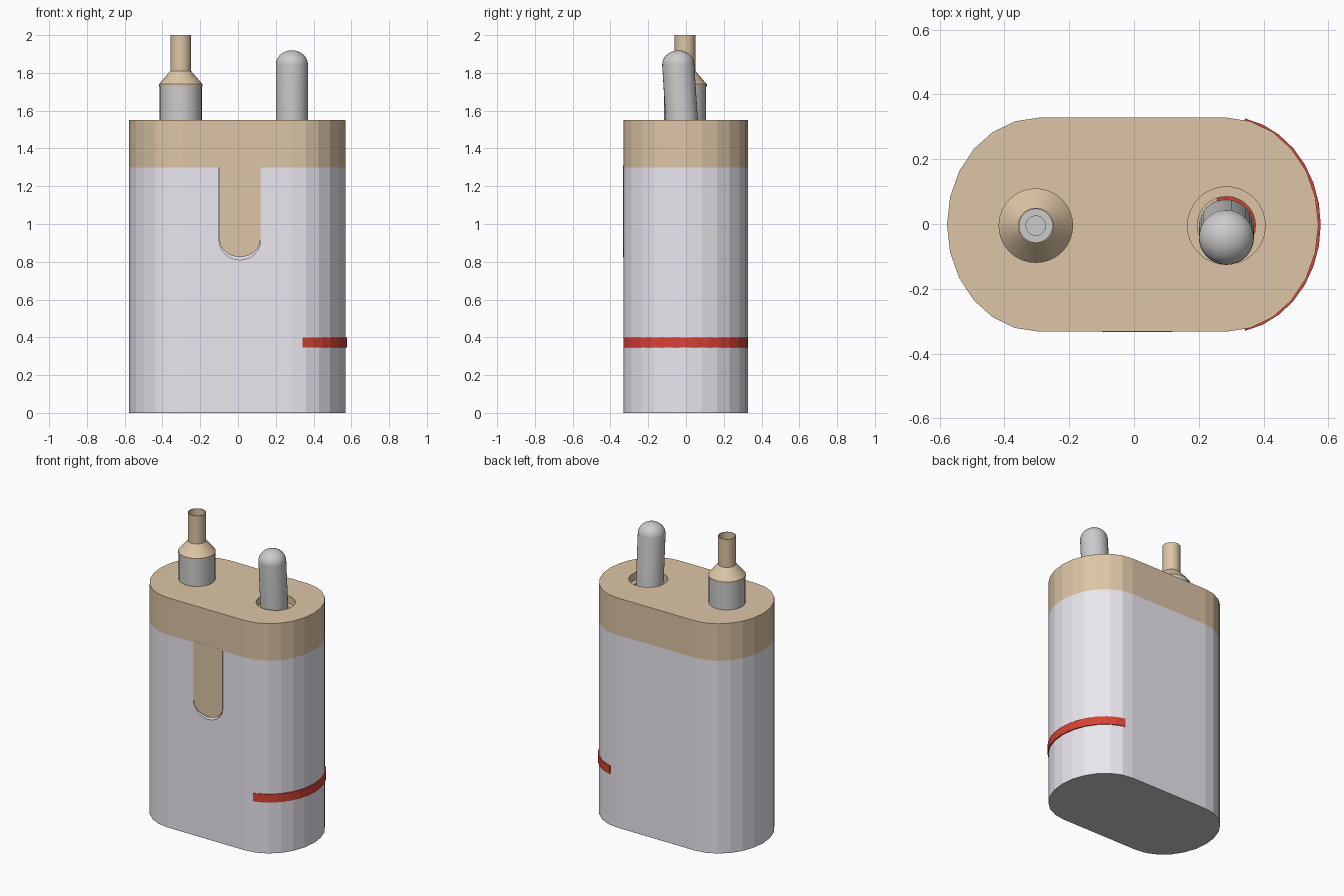
import bpy, bmesh
from math import sin, cos, pi, radians
from mathutils import Matrix, Vector

if "Cube" in bpy.data.objects:
    bpy.data.objects.remove(bpy.data.objects["Cube"])


def material(name, rgb):
    m = bpy.data.materials.new(name)
    m.diffuse_color = (*rgb, 1)
    m.use_nodes = True
    m.node_tree.nodes["Principled BSDF"].inputs["Base Color"].default_value = m.diffuse_color
    return m


TAN = material("tan", (0.72, 0.56, 0.38))
SHELL = material("pale shell", (0.83, 0.80, 0.87))
RED = material("red", (0.68, 0.055, 0.035))
CX, CY = -0.004, -0.002


def finish(name, bm, mat=None, smooth=None):
    bmesh.ops.recalc_face_normals(bm, faces=bm.faces)
    me = bpy.data.meshes.new(name)
    bm.to_mesh(me)
    bm.free()
    ob = bpy.data.objects.new(name, me)
    bpy.context.collection.objects.link(ob)
    if mat:
        me.materials.append(mat)
    if smooth:
        bpy.ops.object.select_all(action='DESELECT')
        ob.select_set(True)
        bpy.context.view_layer.objects.active = ob
        bpy.ops.object.shade_smooth_by_angle(angle=radians(smooth))
    return ob


def prism(name, pts, vec, mat=None):
    """Extrude a closed outline of 3D points along vec."""
    bm = bmesh.new()
    f = bm.faces.new([bm.verts.new(p) for p in pts])
    new = bmesh.ops.extrude_face_region(bm, geom=[f])['geom']
    bmesh.ops.translate(bm, vec=vec, verts=[v for v in new if isinstance(v, bmesh.types.BMVert)])
    return finish(name, bm, mat)


def lathe(name, profile, loc, mat=None, n=32, tilt=0, smooth=35):
    """Revolve (radius, z) points; radius 0 closes an end."""
    bm = bmesh.new()
    vs = [bm.verts.new((r, 0, z)) for r, z in profile]
    es = [bm.edges.new(p) for p in zip(vs, vs[1:])]
    bmesh.ops.spin(bm, geom=vs + es, cent=(0, 0, 0), axis=(0, 0, 1), angle=2 * pi, steps=n)
    bmesh.ops.remove_doubles(bm, verts=bm.verts, dist=1e-5)
    bm.transform(Matrix.Translation(loc) @ Matrix.Rotation(tilt, 4, 'X'))
    return finish(name, bm, mat, smooth)


def cut(ob, cutter):
    m = ob.modifiers.new("cut", 'BOOLEAN')
    m.operation, m.solver, m.object = 'DIFFERENCE', 'EXACT', cutter
    bpy.context.view_layer.objects.active = ob
    bpy.ops.object.modifier_apply(modifier=m.name)
    bpy.data.objects.remove(cutter)


def end_arc(a, b, n=12):
    """Rounded right-hand end of the case, from front to back."""
    return [(0.29 + a * cos(t), b * sin(t)) for t in (-pi / 2 + pi * i / n for i in range(n + 1))]


def stadium(z):
    right = end_arc(0.283, 0.33)
    return [(CX + x, CY + y, z) for x, y in right + [(-x, -y) for x, y in right]]


def tongue_outline(half, low, y):
    arc = [(0.01 + half * cos(t), y, 0.915 + (0.915 - low) * sin(t))
           for t in (pi + pi * i / 16 for i in range(17))]
    return arc + [(0.01 + half, y, 1.31), (0.01 - half, y, 1.31)]


# case with a round-ended slot in the front
case = prism("case", stadium(0.004), (0, 0, 1.296), SHELL)
cut(case, prism("slot_cutter", tongue_outline(0.11, 0.81, -0.4), (0, 0.12, 0)))
prism("base_plate", stadium(0), (0, 0, 0.004))

# cap with its tongue and the stepped switch well
cap = prism("cap", stadium(1.3), (0, 0, 0.25), TAN)
WELL = (0.285, -0.005, 0)
cut(cap, lathe("well_cutter", [(0, 1.34), (0.09, 1.34), (0.09, 1.50), (0.12, 1.50),
                               (0.12, 1.6), (0, 1.6)], WELL, smooth=None))
prism("cap_tongue", tongue_outline(0.108, 0.826, -0.3325), (0, 0.06, 0), TAN)


# red arc strips: a closed section swept along a path
def strip(name, inner, outer, z0, z1):
    bm = bmesh.new()
    rows = [[bm.verts.new((*p, z)) for p, z in ((i, z0), (o, z0), (o, z1), (i, z1))]
            for i, o in zip(inner, outer)]
    for a, b in zip(rows, rows[1:]):
        for k in range(4):
            j = (k + 1) % 4
            bm.faces.new((a[k], a[j], b[j], b[k]))
    bm.faces.new(rows[0])
    bm.faces.new(rows[-1])
    return finish(name, bm, RED)


def shifted(pts):
    return [(CX + x, CY + y) for x, y in pts][1:-1]


strip("red_band", shifted(end_arc(0.27, 0.318, 16)), shifted(end_arc(0.290, 0.334, 16)), 0.345, 0.40)
angles = [radians(-20 + 130 * i / 12) for i in range(13)]
ring = lambda r: [(WELL[0] + r * cos(t), WELL[1] + r * sin(t)) for t in angles]
strip("switch_mark", ring(0.05), ring(0.0895), 1.345, 1.37)

# switch lever, tilted toward the front, with a domed tip
dome = [(0.085 * cos(t), 0.64 + 0.075 * sin(t)) for t in (pi / 2 * i / 8 for i in range(8))]
lathe("switch_lever", [(0, 0.13), (0.085, 0.13)] + dome + [(0, 0.715)],
      (0.285, 0, 1.206), tilt=radians(3.7))

# nozzle: collar, cone and thin open tube
NOZZLE = (-0.303, -0.005, 0)
lathe("nozzle_collar", [(0, 1.54), (0.112, 1.54), (0.112, 1.73), (0.03, 1.73), (0.03, 1.715), (0, 1.715)], NOZZLE)
lathe("nozzle_tip", [(0.112, 1.73), (0.115, 1.728), (0.115, 1.74), (0.055, 1.81), (0.055, 2.0),
                     (0.051, 2.0), (0.051, 1.732)], NOZZLE, TAN)
